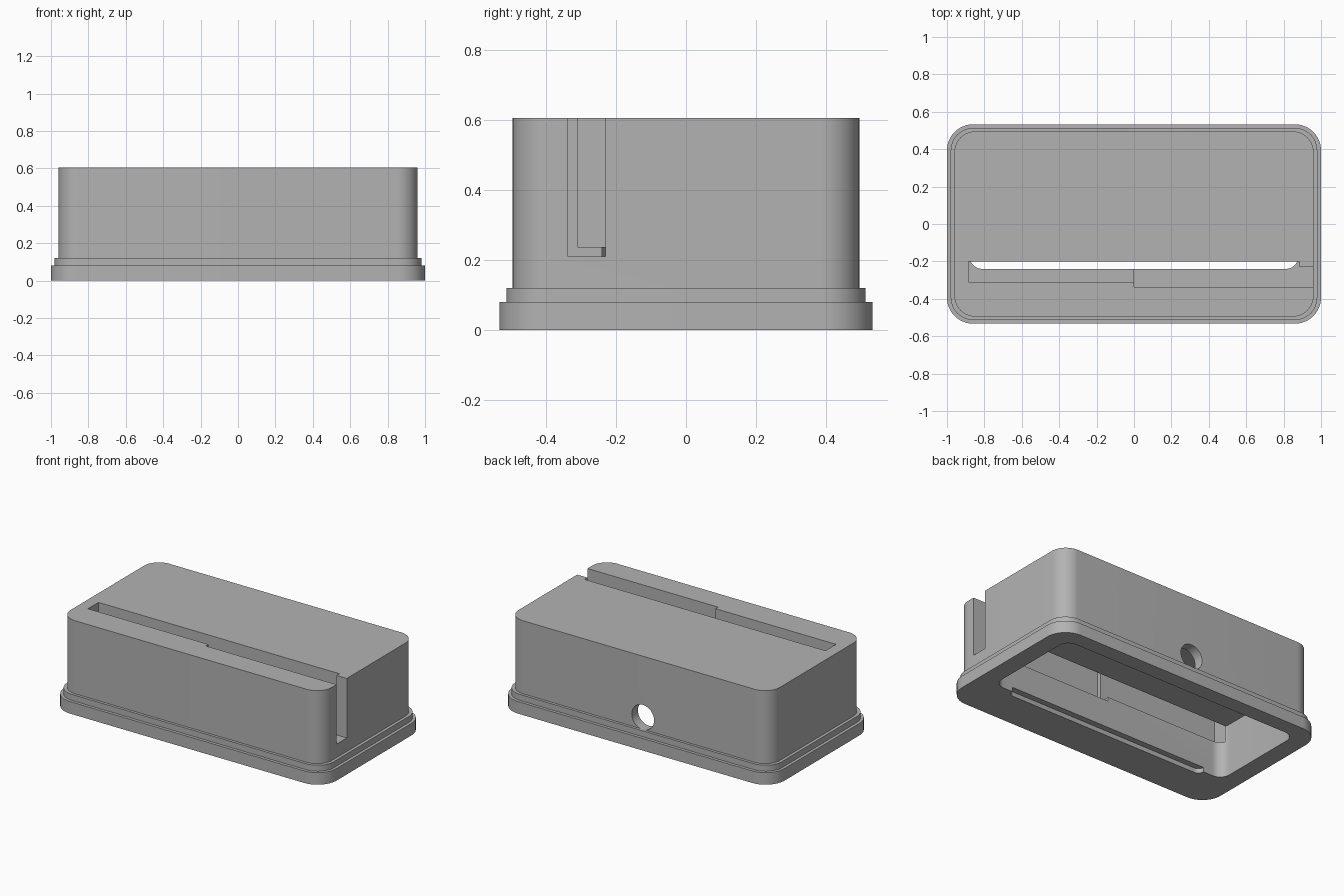
import bpy
import bmesh
import math
from mathutils import Matrix

cube = bpy.data.objects.get("Cube")
if cube:
    bpy.data.objects.remove(cube, do_unlink=True)

grey = bpy.data.materials.new("plain grey")
grey.use_nodes = True
colour = (0.45, 0.45, 0.45, 1)
grey.diffuse_color = colour
grey.node_tree.nodes["Principled BSDF"].inputs["Base Color"].default_value = colour


def rounded_outline(x0, x1, y0, y1, r, steps=12):
    """Counter-clockwise rounded rectangle."""
    corners = [(x1 - r, y1 - r), (x0 + r, y1 - r), (x0 + r, y0 + r), (x1 - r, y0 + r)]
    points = []
    for i, (cx, cy) in enumerate(corners):
        for k in range(steps + 1):
            a = math.pi / 2 * (i + k / steps)
            points.append((cx + r * math.cos(a), cy + r * math.sin(a)))
    return points


def add_object(name, bm):
    bmesh.ops.recalc_face_normals(bm, faces=bm.faces[:])
    mesh = bpy.data.meshes.new(name)
    bm.to_mesh(mesh)
    bm.free()
    mesh.materials.append(grey)
    obj = bpy.data.objects.new(name, mesh)
    bpy.context.collection.objects.link(obj)
    return obj


def loft(name, levels):
    """Solid through a list of (outline, z) levels with equal point counts."""
    bm = bmesh.new()
    rings = [[bm.verts.new((x, y, z)) for x, y in outline] for outline, z in levels]
    for low, high in zip(rings, rings[1:]):
        for i in range(len(low)):
            j = (i + 1) % len(low)
            bm.faces.new((low[i], low[j], high[j], high[i]))
    bm.faces.new(rings[0][::-1])
    bm.faces.new(rings[-1])
    return add_object(name, bm)


def box(name, x0, x1, y0, y1, z0, z1):
    outline = [(x0, y0), (x1, y0), (x1, y1), (x0, y1)]
    return loft(name, [(outline, z0), (outline, z1)])


# Stepped outer shell: plinth, small ledge and main block
top = 0.605
plinth = rounded_outline(-1, 1, -0.533, 0.533, 0.14)
ledge = rounded_outline(-0.98, 0.98, -0.513, 0.513, 0.12)
block = rounded_outline(-0.96, 0.96, -0.495, 0.495, 0.11)
body = loft("stand_body", [(plinth, 0), (plinth, 0.08), (ledge, 0.08),
                           (ledge, 0.12), (block, 0.12), (block, top)])

# Hollow underside and the shallow recess along its front edge
cavity = rounded_outline(-0.88, 0.88, -0.24, 0.43, 0.07)
recess = rounded_outline(-0.74, 0.74, -0.28, -0.15, 0.04)
cutters = [loft("cavity_cutter", [(cavity, -0.1), (cavity, 0.345)]),
           loft("recess_cutter", [(recess, -0.1), (recess, 0.03)])]

# Stepped slot: shallow half, deeper half, and the open end
cutters += [box("shallow_slot_cutter", -0.885, 0.05, -0.31, -0.2, 0.237, 0.8),
            box("deep_slot_cutter", 0, 0.885, -0.337, -0.2, 0.21, 0.8),
            box("open_end_cutter", 0.8, 1.2, -0.337, -0.23, 0.21, 0.8)]

# Round cable hole through the back wall
bm = bmesh.new()
place = Matrix.Translation((-0.03, 0.5, 0.2)) @ Matrix.Rotation(math.pi / 2, 4, "X")
bmesh.ops.create_cone(bm, cap_ends=True, segments=48, radius1=0.082, radius2=0.082,
                      depth=0.5, matrix=place)
cutters.append(add_object("cable_hole_cutter", bm))

bpy.context.view_layer.objects.active = body
body.select_set(True)
for cutter in cutters:
    cut = body.modifiers.new(cutter.name, "BOOLEAN")
    cut.operation = "DIFFERENCE"
    cut.solver = "EXACT"
    cut.object = cutter
    bpy.ops.object.modifier_apply(modifier=cut.name)
    bpy.data.objects.remove(cutter, do_unlink=True)

bpy.ops.object.select_all(action="DESELECT")
body.select_set(True)
bpy.ops.object.shade_smooth_by_angle(angle=math.radians(30))
